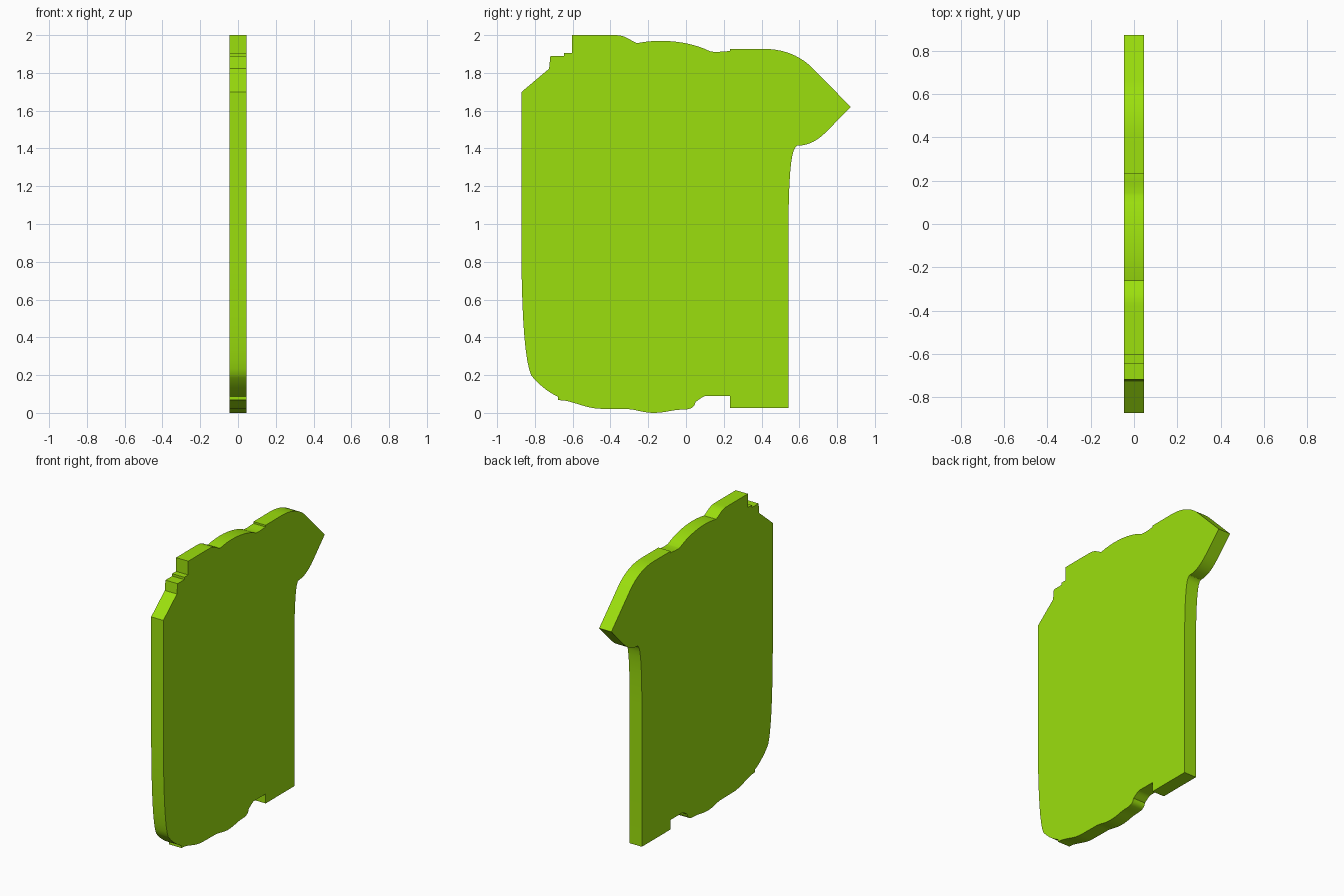
import bpy, bmesh, math
from mathutils import Vector
from mathutils.geometry import interpolate_bezier

if "Cube" in bpy.data.objects:
    bpy.data.objects.remove(bpy.data.objects["Cube"])

HALF = 0.046  # half thickness of the plate

# Side outline (y, z): 2 numbers = straight line, 6 numbers = bezier to the last point
segments = [
    # stepped top corner and raised block
    (-.725, 1.822), (-.718, 1.89), (-.645, 1.89), (-.645, 1.906), (-.603, 1.906),
    (-.603, 2), (-.38, 2), (-.32, 2, -.31, 1.98, -.26, 1.957),
    # low bump and notch
    (-.13, 1.985, .03, 1.965, .13, 1.913), (.175, 1.908, .195, 1.915, .232, 1.915),
    (.232, 1.927), (.41, 1.927),
    # pointed beak
    (.52, 1.927, .60, 1.89, .66, 1.835), (.872, 1.62), (.745, 1.49),
    (.68, 1.425, .63, 1.415, .59, 1.415), (.55, 1.41, .545, 1.20, .542, 1.0),
    # straight back edge and foot
    (.542, .025), (.233, .025), (.233, .09), (.105, .09),
    (.085, .085, .07, .07, .05, .058), (.045, .03, .03, .018, -.02, .017),
    # wavy bottom
    (-.08, .017, -.1, 0, -.18, 0), (-.25, .005, -.26, .018, -.31, .02), (-.46, .022),
    (-.53, .027, -.57, .05, -.64, .065), (-.677, .068), (-.677, .086),
    # rounded front corner
    (-.73, .107, -.79, .16, -.82, .2), (-.86, .29, -.872, .6, -.872, .95),
]

pts = [Vector((-.872, 1.698))]
for s in segments:
    if len(s) == 2:
        pts.append(Vector(s))
    else:
        a, b, c = (Vector(s[i:i + 2]) for i in (0, 2, 4))
        pts += [p.to_2d() for p in interpolate_bezier(
            pts[-1].to_3d(), a.to_3d(), b.to_3d(), c.to_3d(), 11)[1:]]

# Extruded plate
bm = bmesh.new()
face = bm.faces.new([bm.verts.new((-HALF, p.x, p.y)) for p in pts])
ext = bmesh.ops.extrude_face_region(bm, geom=[face], use_keep_orig=True)
bmesh.ops.translate(bm, vec=(2 * HALF, 0, 0),
                    verts=[v for v in ext["geom"] if isinstance(v, bmesh.types.BMVert)])
bmesh.ops.recalc_face_normals(bm, faces=bm.faces[:])
mesh = bpy.data.meshes.new("shaped_plate")
bm.to_mesh(mesh)
bm.free()
plate = bpy.data.objects.new("shaped_plate", mesh)
bpy.context.collection.objects.link(plate)

# Lime green colour
mat = bpy.data.materials.new("lime_green")
mat.diffuse_color = (0.33, 0.74, 0.004, 1)
mat.use_nodes = True
mat.node_tree.nodes["Principled BSDF"].inputs["Base Color"].default_value = mat.diffuse_color
mesh.materials.append(mat)

bpy.context.view_layer.objects.active = plate
plate.select_set(True)
bpy.ops.object.shade_smooth_by_angle(angle=math.radians(30))
